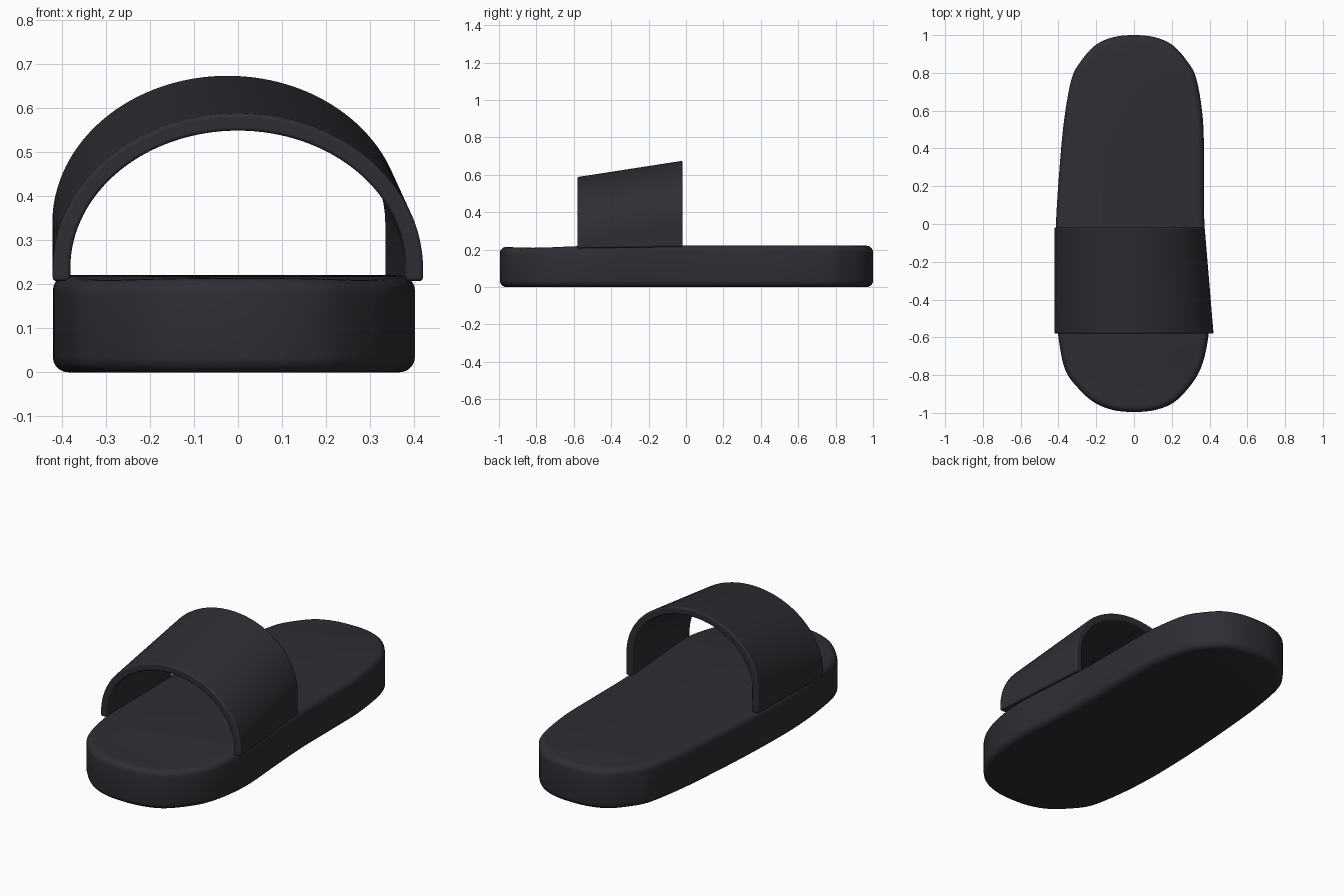
import bpy, bmesh, math
from mathutils import Vector

cube = bpy.data.objects.get("Cube")
if cube:
    bpy.data.objects.remove(cube, do_unlink=True)

rubber = bpy.data.materials.new("charcoal rubber")
rubber.use_nodes = True
color = (0.027, 0.027, 0.034, 1)
rubber.diffuse_color = color
bsdf = rubber.node_tree.nodes["Principled BSDF"]
bsdf.inputs["Base Color"].default_value = color
bsdf.inputs["Roughness"].default_value = 0.7


def finish(bm, name, angle, bevel=0):
    bmesh.ops.recalc_face_normals(bm, faces=bm.faces)
    mesh = bpy.data.meshes.new(name)
    bm.to_mesh(mesh)
    bm.free()
    mesh.materials.append(rubber)
    obj = bpy.data.objects.new(name, mesh)
    bpy.context.collection.objects.link(obj)
    bpy.ops.object.select_all(action='DESELECT')
    bpy.context.view_layer.objects.active = obj
    obj.select_set(True)
    bpy.ops.object.shade_smooth_by_angle(angle=math.radians(angle))
    if bevel:
        mod = obj.modifiers.new("rounded edges", 'BEVEL')
        mod.width = bevel
        mod.segments = 3
        mod.limit_method = 'ANGLE'
        mod.angle_limit = math.radians(50)
    return obj


def smooth_loop(points, steps):
    """Closed Catmull-Rom curve through the points."""
    pts = [Vector(p) for p in points]
    n = len(pts)
    out = []
    for i in range(n):
        a, b, c, d = (pts[(i + k) % n] for k in (-1, 0, 1, 2))
        for s in range(steps):
            t = s / steps
            out.append(0.5 * (2 * b + (c - a) * t + (2 * a - 5 * b + 4 * c - d) * t ** 2
                              + (3 * b - a - 3 * c + d) * t ** 3))
    return out


# Sole outline: toe tip, up the +x side to the heel, back down the -x side
right_side = [(0.11, -0.985), (0.21, -0.945), (0.295, -0.86), (0.355, -0.76), (0.39, -0.62),
              (0.402, -0.45), (0.385, -0.2), (0.371, 0.05), (0.37, 0.3), (0.365, 0.55),
              (0.33, 0.77), (0.275, 0.87), (0.2, 0.95), (0.105, 0.99)]
left_side = [(-0.11, -0.985), (-0.21, -0.945), (-0.295, -0.87), (-0.365, -0.77), (-0.4, -0.6),
             (-0.418, -0.4), (-0.42, -0.2), (-0.411, 0.05), (-0.394, 0.3), (-0.37, 0.55),
             (-0.33, 0.77), (-0.275, 0.87), (-0.2, 0.95), (-0.105, 0.99)]
outline = smooth_loop([(0, -0.995)] + right_side + [(0, 1.0)] + left_side[::-1], 5)
N = len(outline)


def top_height(y):
    """Footbed height: a shallow dip under the toes."""
    return 0.221 - 0.011 * math.exp(-((y + 0.82) / 0.2) ** 2)


def inset_ring(d):
    ring = []
    for i, p in enumerate(outline):
        t = (outline[(i + 1) % N] - outline[i - 1]).normalized()
        ring.append(p + Vector((-t.y, t.x)) * d)
    return ring


# Sole: stacked rings with rounded lower and upper edges
R = 0.035
profile = []
for k in range(6):
    a = math.radians(90 * k / 5)
    profile.append((R * (1 - math.sin(a)), R * (1 - math.cos(a)), False))
for k in range(6):
    a = math.radians(90 * k / 5)
    profile.append((R * (1 - math.cos(a)), -R * (1 - math.sin(a)), True))

bm = bmesh.new()
rings = []
for d, z, from_top in profile:
    rings.append([bm.verts.new((p.x, p.y, z + (top_height(p.y) if from_top else 0)))
                  for p in inset_ring(d)])
for lo, hi in zip(rings, rings[1:]):
    for i in range(N):
        j = (i + 1) % N
        bm.faces.new((lo[i], lo[j], hi[j], hi[i]))
# Close the underside and footbed with strips running across the foot
for ring in (rings[0], rings[-1]):
    for i in range(N // 2):
        quad = [ring[i], ring[i + 1], ring[(N - i - 1) % N], ring[(N - i) % N]]
        bm.faces.new(list(dict.fromkeys(quad)))
finish(bm, "sole", 40)

# Strap: arch lofted from the low toe opening to the taller instep opening
THICK = 0.04
SEG = 64


def arch(y, cx, half, zc, height, bottom, shrink):
    rx, rz = half - shrink, height - shrink
    pts = [(cx + rx, y, bottom)]
    for k in range(SEG + 1):
        a = math.pi * k / SEG
        pts.append((cx + rx * math.cos(a), y, zc + rz * math.sin(a)))
    pts.append((cx - rx, y, bottom))
    return pts


front = dict(y=-0.58, cx=0.0, half=0.421, zc=0.235, height=0.353, bottom=0.207)
back = dict(y=-0.018, cx=-0.024, half=0.398, zc=0.34, height=0.335, bottom=0.215)
bm = bmesh.new()
loops = [[bm.verts.new(p) for p in arch(**end, shrink=s)]
         for end, s in ((front, 0), (back, 0), (back, THICK), (front, THICK))]
for m in range(4):
    a, b = loops[m], loops[(m + 1) % 4]
    for i in range(len(a) - 1):
        bm.faces.new((a[i], a[i + 1], b[i + 1], b[i]))
for i in (0, -1):
    bm.faces.new([loop[i] for loop in loops])
finish(bm, "strap", 40, bevel=0.008)
